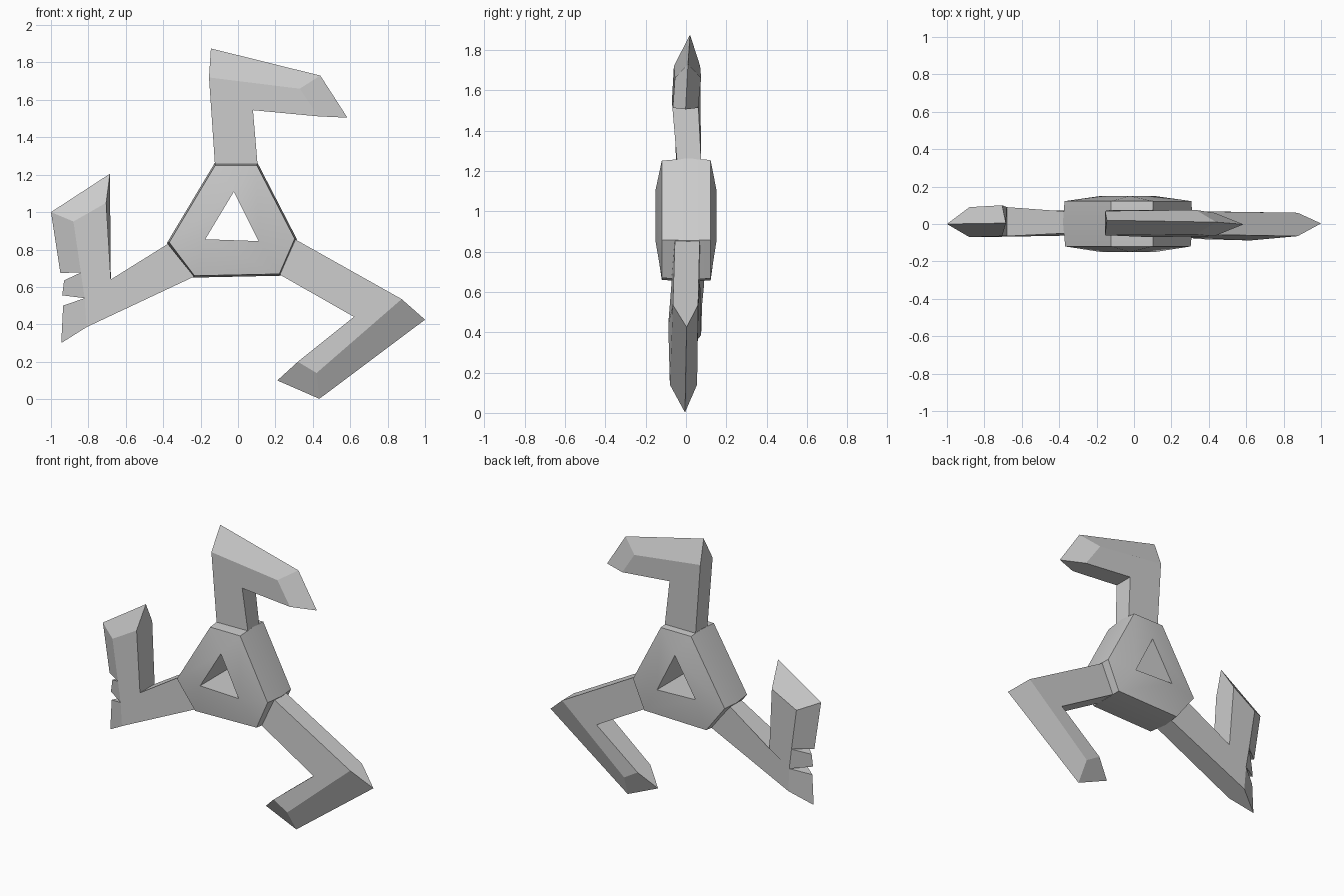
import bpy, bmesh
from mathutils import Vector

if "Cube" in bpy.data.objects:
    bpy.data.objects.remove(bpy.data.objects["Cube"])


class Builder:
    """Collects faces by point coordinates and shares identical points."""
    def __init__(self):
        self.bm = bmesh.new()
        self.pts = {}

    def face(self, *pts):
        vs = []
        for p in pts:
            k = tuple(round(c, 4) for c in p)
            if k not in self.pts:
                self.pts[k] = self.bm.verts.new(k)
            vs.append(self.pts[k])
        self.bm.faces.new(vs)

    def finish(self, name, smooth=None):
        bmesh.ops.recalc_face_normals(self.bm, faces=self.bm.faces)
        me = bpy.data.meshes.new(name)
        self.bm.to_mesh(me)
        self.bm.free()
        ob = bpy.data.objects.new(name, me)
        bpy.context.collection.objects.link(ob)
        if smooth:
            bpy.context.view_layer.objects.active = ob
            ob.select_set(True)
            bpy.ops.object.shade_smooth_by_angle(angle=smooth)
            ob.select_set(False)


# Hub: truncated triangle, faces rising gently to a triangular through hole
outer = [(-.125, 1.262), (.105, 1.262), (.315, .855), (.23, .66), (-.24, .65), (-.38, .835)]
hole = [(-.022, 1.11), (.11, .845), (-.175, .855)]
centre = Vector((-.03, .93))


def ring(pts, y, s=1.0):
    out = []
    for p in pts:
        q = centre + (Vector(p) - centre) * s
        out.append((q.x, y, q.y))
    return out


hub = Builder()
front, mid, back = ring(outer, -.12, .965), ring(outer, .01), ring(outer, .122, .975)
for a, b in ((front, mid), (mid, back)):
    for i in range(6):
        j = (i + 1) % 6
        hub.face(a[i], a[j], b[j], b[i])
hf, hb = ring(hole, -.15), ring(hole, .15)
for hexa, tri in ((front, hf), (back, hb)):
    for i in range(3):
        a, b, c = hexa[2 * i], hexa[2 * i + 1], hexa[(2 * i + 2) % 6]
        t, u = tri[i], tri[(i + 1) % 3]
        hub.face(a, b, t)
        hub.face(b, c, u, t)
for i in range(3):
    j = (i + 1) % 3
    hub.face(hf[i], hf[j], hb[j], hb[i])
hub.finish("hub", .3)


# Arm: two flat plates joined by a sharp outer ridge; gaps in the ridge are notches
def arm(name, plate, ridges):
    # plate: (x, z, front y, back y), ridges: (start, end) from plate point 1 on
    b = Builder()
    f = [(x, y0, z) for x, z, y0, y1 in plate]
    k = [(x, y1, z) for x, z, y0, y1 in plate]
    rid = [[(x, y, z) for x, z, y in seg] for seg in ridges]
    b.face(*f)
    b.face(*k)
    for i, (s, e) in enumerate(rid, 1):
        for side in (f, k):
            b.face(side[i], side[i + 1], e, s)
        if i < len(rid) and rid[i][0] != e:
            b.face(f[i + 1], k[i + 1], e)
            b.face(f[i + 1], k[i + 1], rid[i][0])
    n, m = len(plate), len(rid) + 1
    b.face(f[0], f[1], rid[0][0], k[1], k[0])
    b.face(f[m + 1], f[m], rid[-1][1], k[m], k[m + 1])
    for i in range(m + 1, n):
        j = (i + 1) % n
        b.face(f[i], f[j], k[j], k[i])
    b.finish(name)


r = [(-.145, 1.875, .02), (.44, 1.73, .01), (.585, 1.505, -.002)]
arm("top_arm",
    [(-.123, 1.25, -.05, .075), (-.155, 1.72, -.06, .07), (.33, 1.66, -.055, .075),
     (.43, 1.512, -.065, .06), (.08, 1.545, -.07, .06), (.105, 1.25, -.045, .075)],
    [(r[0], r[1]), (r[1], r[2])])

r = [(1.0, .425, .003), (.435, .002, -.005), (.21, .10, -.005)]
arm("right_arm",
    [(.305, .855, -.055, .068), (.875, .535, -.065, .06), (.42, .14, -.08, .055),
     (.32, .20, -.08, .055), (.62, .44, -.088, .06), (.225, .665, -.07, .07)],
    [(r[0], r[1]), (r[1], r[2])])

r = [(-.945, .30, 0), (-1.0, 1.0, 0), (-.685, 1.205, .005)]
arm("left_arm",
    [(-.235, .655, -.06, .07), (-.81, .385, -.07, .075), (-.82, .54, -.07, .08),
     (-.84, .677, -.07, .085), (-.88, .95, -.07, .09), (-.705, 1.05, -.065, .10),
     (-.68, .64, -.065, .09), (-.375, .83, -.05, .068)],
    [(r[0], (-.935, .50, 0)), ((-.94, .555, 0), (-.93, .635, 0)),
     ((-.95, .675, 0), r[1]), (r[1], r[2])])
